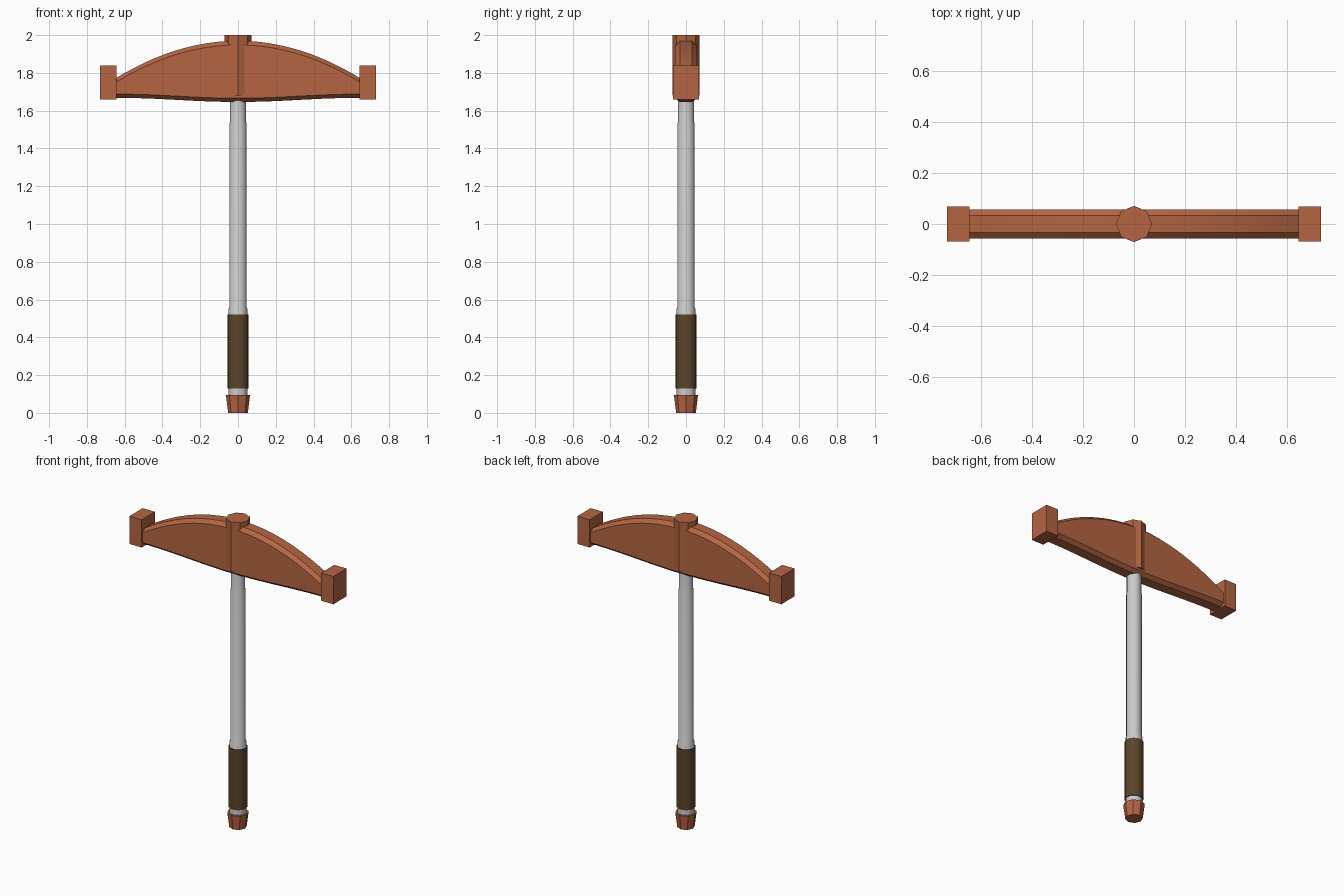
import bpy, bmesh
from math import cos, sin, pi

if "Cube" in bpy.data.objects:
    bpy.data.objects.remove(bpy.data.objects["Cube"])


def material(name, rgb):
    m = bpy.data.materials.new(name)
    m.diffuse_color = (*rgb, 1)
    m.use_nodes = True
    m.node_tree.nodes["Principled BSDF"].inputs["Base Color"].default_value = m.diffuse_color
    return m


copper = material("copper", (0.46, 0.13, 0.055))
leather = material("leather", (0.105, 0.06, 0.025))


def loft(name, rings, mat=None, smooth=False):
    """Skin a row of equal-length rings and cap both ends."""
    bm = bmesh.new()
    rows = [[bm.verts.new(p) for p in r] for r in rings]
    n = len(rows[0])
    for a, b in zip(rows, rows[1:]):
        for i in range(n):
            j = (i + 1) % n
            bm.faces.new((a[i], a[j], b[j], b[i]))
    bm.faces.new(rows[0])
    bm.faces.new(rows[-1])
    bmesh.ops.recalc_face_normals(bm, faces=bm.faces)
    me = bpy.data.meshes.new(name)
    bm.to_mesh(me)
    bm.free()
    ob = bpy.data.objects.new(name, me)
    bpy.context.collection.objects.link(ob)
    if mat:
        me.materials.append(mat)
    if smooth:
        bpy.ops.object.select_all(action='DESELECT')
        ob.select_set(True)
        bpy.context.view_layer.objects.active = ob
        bpy.ops.object.shade_smooth_by_angle(angle=0.52)
    return ob


def turned(name, profile, sides, mat=None, smooth=False):
    """Vertical turned part from (radius, z) pairs, a corner facing front."""
    rings = [[(r * sin(2 * pi * i / sides), -r * cos(2 * pi * i / sides), z)
              for i in range(sides)] for r, z in profile]
    return loft(name, rings, mat, smooth)


# Handle: stepped metal shaft, leather grip, faceted pommel
turned("shaft", [(0.05, 0.08), (0.05, 0.55), (0.046, 0.56), (0.046, 1.53),
                 (0.043, 1.54), (0.043, 1.72)], 16, None, True)
turned("grip", [(0.056, 0.13), (0.056, 0.52)], 16, leather, True)
turned("pommel", [(0.052, 0), (0.064, 0.095)], 8, copper)

# Head: octagonal centre post
turned("centre_post", [(0.071, 1.68), (0.071, 2.0)], 8, copper)

# Arched head with chamfered edges, lofted along x
sections = []
for i in range(25):
    x = -0.66 + 1.32 * i / 24
    t = x / 0.645
    top = 1.97 - 0.197 * t * t
    low = 1.668 - 0.011 * (1 + cos(pi * t))
    half = [(0.033, low), (0.057, low + 0.02),
            (0.057, top - 0.022), (0.033, top)]
    sections.append([(x, y, z) for y, z in half]
                    + [(x, -y, z) for y, z in reversed(half)])
loft("arched_head", sections, copper, True)

# Square striking blocks at both ends
for side, s in (("left", -1), ("right", 1)):
    loft(side + "_end_block",
         [[(s * x, y, z) for x, y in ((0.643, -0.068), (0.731, -0.068),
                                      (0.731, 0.068), (0.643, 0.068))]
          for z in (1.66, 1.84)], copper)
